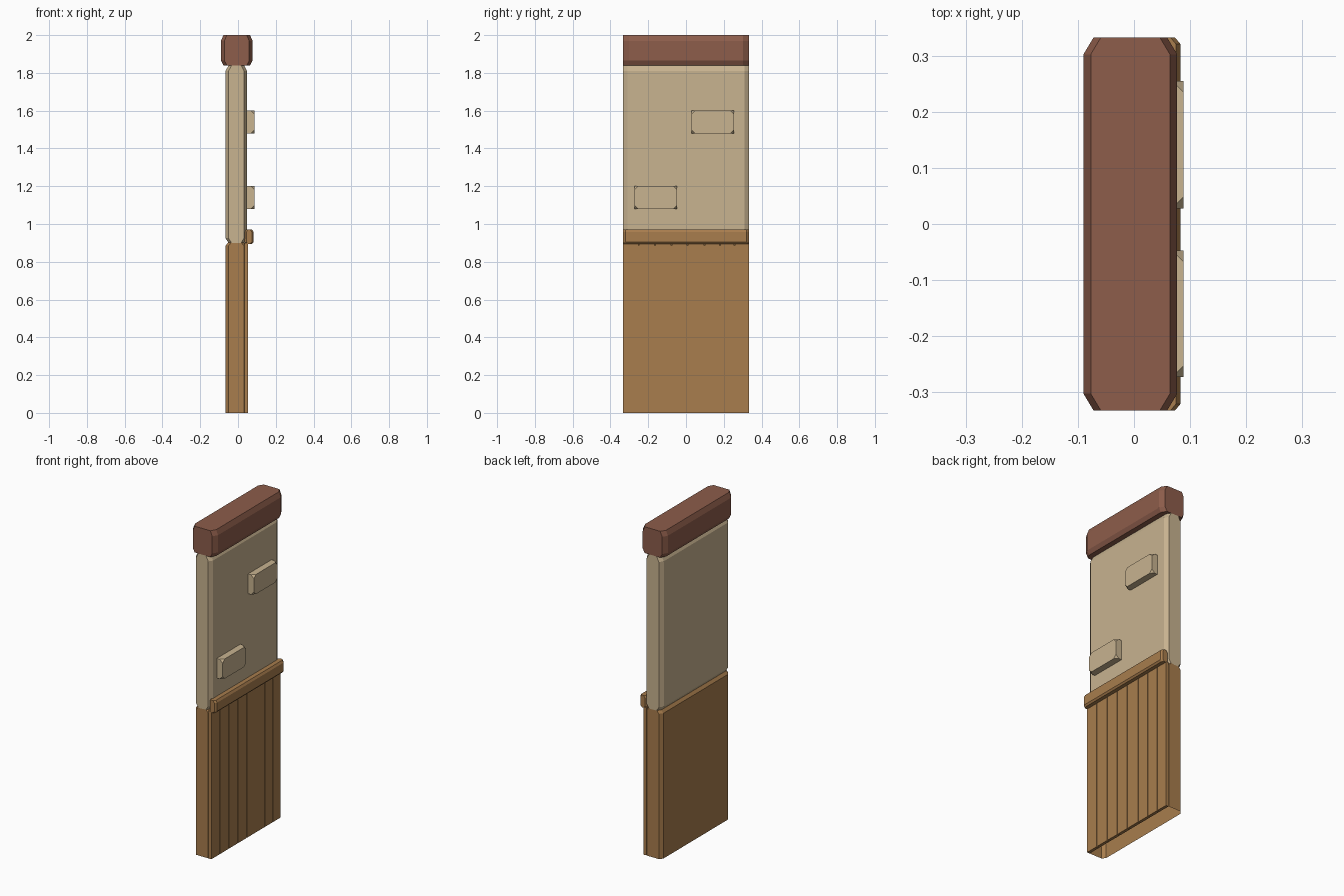
import bpy, bmesh

if "Cube" in bpy.data.objects:
    bpy.data.objects.remove(bpy.data.objects["Cube"])


def material(name, rgb):
    m = bpy.data.materials.new(name)
    m.diffuse_color = (*rgb, 1)
    m.use_nodes = True
    m.node_tree.nodes["Principled BSDF"].inputs["Base Color"].default_value = m.diffuse_color
    return m


CAP = material("red brown cap", (0.266, 0.109, 0.07))
PLASTER = material("cream plaster", (0.578, 0.451, 0.279))
WOOD = material("warm wood", (0.392, 0.205, 0.074))
Y = 0.3325  # half length of the wall


def finish(name, bm, mat):
    bmesh.ops.recalc_face_normals(bm, faces=bm.faces)
    me = bpy.data.meshes.new(name)
    bm.to_mesh(me)
    bm.free()
    me.materials.append(mat)
    ob = bpy.data.objects.new(name, me)
    bpy.context.collection.objects.link(ob)
    return ob


def slab(name, mat, x0, x1, y0, y1, cx, cy, levels, open_bottom=False):
    """Stack of rectangles with cut corners; levels = (z, inset in x)."""
    bm = bmesh.new()
    rings = []
    for z, i in levels:
        a, b = x0 + i, x1 - i
        plan = [(a + cx, y0), (b - cx, y0), (b, y0 + cy), (b, y1 - cy),
                (b - cx, y1), (a + cx, y1), (a, y1 - cy), (a, y0 + cy)]
        rings.append([bm.verts.new((x, y, z)) for x, y in plan])
    for lo, hi in zip(rings, rings[1:]):
        for k in range(8):
            n = (k + 1) % 8
            bm.faces.new((lo[k], lo[n], hi[n], hi[k]))
    bm.faces.new(rings[-1])
    bottom = bm.faces.new(rings[0][::-1])
    bmesh.ops.recalc_face_normals(bm, faces=bm.faces)
    if open_bottom:
        bmesh.ops.delete(bm, geom=[bottom], context='FACES_ONLY')
    return finish(name, bm, mat)


def block(name, mat, lo, hi, cut=0.0):
    """Box, optionally with its four outer (+x) corners cut off."""
    bm = bmesh.new()
    bmesh.ops.create_cube(bm, size=1)
    for v in bm.verts:
        v.co = [lo[k] if v.co[k] < 0 else hi[k] for k in range(3)]
    if cut:
        outer = [v for v in bm.verts if v.co.x > (lo[0] + hi[0]) / 2]
        bmesh.ops.bevel(bm, geom=outer, offset=cut, segments=1, affect='VERTICES')
    return finish(name, bm, mat)


# Coping along the top
slab("top_cap", CAP, -0.09, 0.077, -Y, Y, 0.018, 0.03,
     [(1.84, 0.013), (1.865, 0), (1.97, 0), (2.0, 0.013)])

# Plaster upper wall
slab("plaster_panel", PLASTER, -0.066, 0.048, -Y, Y, 0.016, 0.024,
     [(0.9, 0.016), (0.925, 0), (1.81, 0), (1.84, 0.016)])

# Wooden lower wall, hollow and open underneath
slab("wood_base", WOOD, -0.066, 0.047, -Y, Y, 0.016, 0.02,
     [(0, 0), (0.885, 0), (0.902, 0.014)], open_bottom=True)

# Vertical planks of uneven width
seams = [-Y, -0.25, -0.164, -0.077, 0.008, 0.098, 0.18, 0.257, Y]
for n, (a, b) in enumerate(zip(seams, seams[1:])):
    g0 = 0 if n == 0 else 0.002
    g1 = 0 if n == len(seams) - 2 else 0.002
    block(f"plank_{n + 1}", WOOD, (0.035, a + g0, 0), (0.053, b - g1, 0.9))

# Rail above the planks
slab("rail", WOOD, 0.034, 0.083, -Y, Y, 0.01, 0.012,
     [(0.895, 0.008), (0.905, 0), (0.957, 0), (0.97, 0.008)])

# Raised bricks
for n, (y0, y1, z0) in enumerate([(0.028, 0.255, 1.48), (-0.273, -0.047, 1.08)]):
    block(f"brick_{n + 1}", PLASTER, (0.04, y0, z0), (0.088, y1, z0 + 0.12), 0.02)
